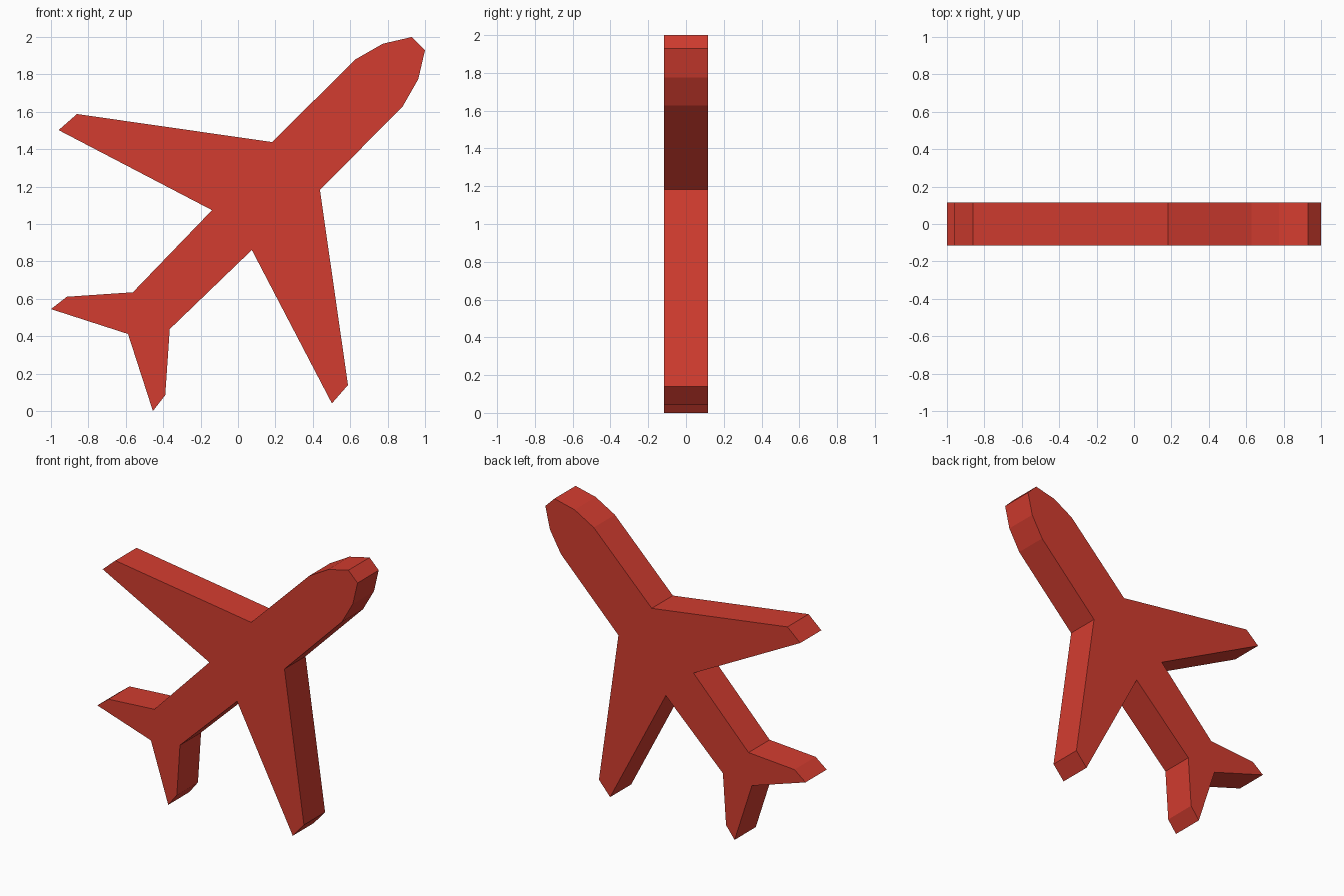
import bpy
import bmesh
from mathutils import Vector

if "Cube" in bpy.data.objects:
    bpy.data.objects.remove(bpy.data.objects["Cube"])

HALF_DEPTH = 0.116

# Half of the outline as (x, z - 1), nose to tail, below the diagonal centreline
half = [
    (1.0, 0.93), (0.964, 0.775), (0.88, 0.628),      # nose
    (0.438, 0.182), (0.588, -0.861),                 # wing leading edge
    (0.502, -0.959), (0.074, -0.139),                # wing tip, trailing edge
    (-0.365, -0.562), (-0.389, -0.915),              # tailplane leading edge
    (-0.455, -1.0),                                  # tailplane tip
]
tail_notch = [(-0.588, -0.588)]

# Mirror across the diagonal by swapping the two coordinates
outline = half + tail_notch + [(z, x) for x, z in reversed(half)]

# Extruded aeroplane silhouette
bm = bmesh.new()
face = bm.faces.new([bm.verts.new((x, -HALF_DEPTH, z + 1)) for x, z in outline])
ext = bmesh.ops.extrude_face_region(bm, geom=[face], use_keep_orig=True)
moved = [g for g in ext["geom"] if isinstance(g, bmesh.types.BMVert)]
bmesh.ops.translate(bm, verts=moved, vec=Vector((0, 2 * HALF_DEPTH, 0)))
bmesh.ops.recalc_face_normals(bm, faces=bm.faces[:])

mesh = bpy.data.meshes.new("aeroplane")
bm.to_mesh(mesh)
bm.free()

red = bpy.data.materials.new("red")
red.diffuse_color = (0.65, 0.046, 0.029, 1)
red.use_nodes = True
red.node_tree.nodes["Principled BSDF"].inputs["Base Color"].default_value = red.diffuse_color
mesh.materials.append(red)
bpy.context.collection.objects.link(bpy.data.objects.new("aeroplane", mesh))
